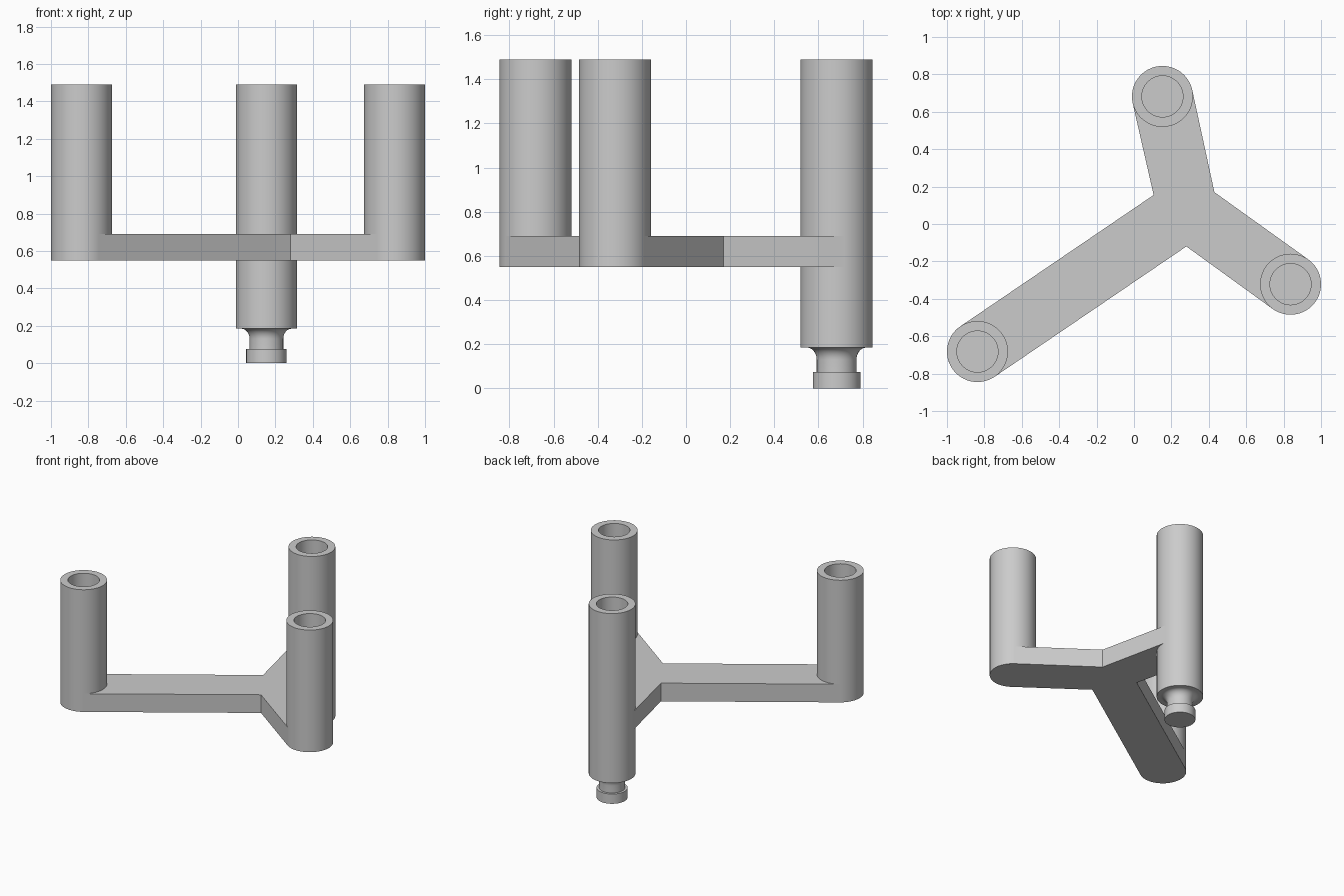
import bpy, bmesh, math
from mathutils import Vector

if "Cube" in bpy.data.objects:
    bpy.data.objects.remove(bpy.data.objects["Cube"])

R, BORE = 0.163, 0.11           # tube and bore radius
Z0, Z1, TOP = 0.55, 0.69, 1.49  # plate bottom, plate top, tube top
SEG = 64

grey = bpy.data.materials.new("grey")
grey.diffuse_color = (0.6, 0.6, 0.6, 1)
grey.use_nodes = True
grey.node_tree.nodes["Principled BSDF"].inputs["Base Color"].default_value = grey.diffuse_color


def finish(bm, name):
    mesh = bpy.data.meshes.new(name)
    bm.to_mesh(mesh)
    bm.free()
    mesh.materials.append(grey)
    ob = bpy.data.objects.new(name, mesh)
    bpy.context.collection.objects.link(ob)
    bpy.ops.object.select_all(action='DESELECT')
    ob.select_set(True)
    bpy.context.view_layer.objects.active = ob
    bpy.ops.object.shade_smooth_by_angle(angle=math.radians(30))


def lathe(name, centre, profile):
    """Spin (radius, z) points around a vertical axis."""
    bm = bmesh.new()
    rings = []
    for r, z in profile:
        n = SEG if r else 1
        rings.append([bm.verts.new((centre.x + r * math.cos(math.tau * i / SEG),
                                    centre.y + r * math.sin(math.tau * i / SEG), z))
                      for i in range(n)])
    for a, b in zip(rings, rings[1:]):
        for i in range(SEG):
            j = (i + 1) % SEG
            quad = [a[i % len(a)], a[j % len(a)], b[j % len(b)], b[i % len(b)]]
            bm.faces.new(list(dict.fromkeys(quad)))
    finish(bm, name)


left = Vector((-0.837, -0.682))
back = Vector((0.152, 0.682))
right = Vector((0.837, -0.322))

# Upright sockets with blind bores
socket = [(R, TOP), (BORE, TOP), (BORE, 0.70), (0, 0.70)]
lathe("left_socket", left, [(R, Z0)] + socket)
lathe("right_socket", right, [(R, Z0)] + socket)

# Back socket runs lower and ends in a filleted neck and round foot
neck = [(0.135 - 0.045 * math.cos(t), 0.13 + 0.055 * math.sin(t))
        for t in (math.pi / 2 * i / 8 for i in range(9))]
foot = [(0, 0), (0.108, 0), (0.108, 0.075), (0.09, 0.075)]
lathe("back_socket_with_foot", back, foot + neck + [(R, 0.185)] + socket)

# Three-armed plate: arms run tangent to the sockets and meet at inner corners
c_front, c_right, c_left = Vector((0.28, -0.12)), Vector((0.43, 0.17)), Vector((0.105, 0.155))


def tangent_angle(centre, corner, side):
    d = corner - centre
    return math.atan2(d.y, d.x) + side * math.acos(min(1, R / d.length))


bm = bmesh.new()
top, bottom, walls = [], [], []
for centre, before, after, rounded in ((right, c_front, c_right, True),
                                       (back, c_right, c_left, False),
                                       (left, c_left, c_front, True)):
    a0 = tangent_angle(centre, before, 1)
    a1 = a0 + (tangent_angle(centre, after, -1) - a0) % math.tau
    steps = 24 if rounded else 1
    for i in range(steps + 1):
        a = a0 + (a1 - a0) * i / steps
        p = centre + R * Vector((math.cos(a), math.sin(a)))
        low = bm.verts.new((p.x, p.y, Z0))
        bottom.append(low)
        if i in (0, steps):
            high = bm.verts.new((p.x, p.y, Z1))
            top.append(high)
            walls.append((low, high))
    low, high = bm.verts.new((*after, Z0)), bm.verts.new((*after, Z1))
    bottom.append(low)
    top.append(high)
    walls.append((low, high))
bm.faces.new(top)
bm.faces.new(bottom[::-1])
for i, (lo, hi) in enumerate(walls):
    if i % 3:                   # the socket itself closes each arm end
        lo2, hi2 = walls[(i + 1) % len(walls)]
        bm.faces.new((lo, lo2, hi2, hi))
finish(bm, "arm_plate")
